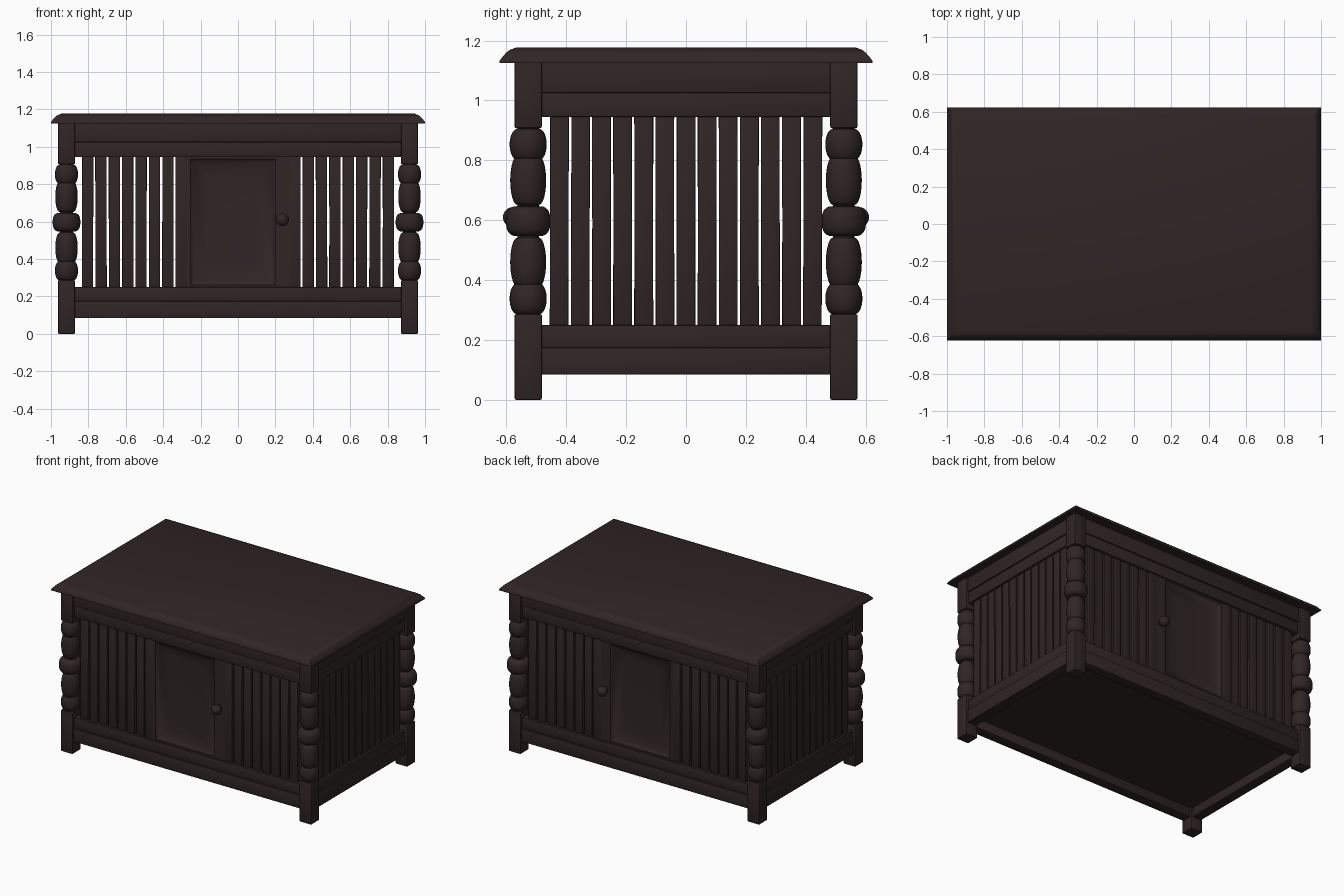
import bpy, bmesh, math, random
from mathutils import Matrix

if "Cube" in bpy.data.objects:
    bpy.data.objects.remove(bpy.data.objects["Cube"])

random.seed(4)
wood = bpy.data.materials.new("dark_brown_wood")
wood.diffuse_color = (0.029, 0.0185, 0.0185, 1)
wood.use_nodes = True
wood.node_tree.nodes["Principled BSDF"].inputs["Base Color"].default_value = wood.diffuse_color


def finish(bm, name, smooth=True):
    bmesh.ops.recalc_face_normals(bm, faces=bm.faces)
    me = bpy.data.meshes.new(name)
    bm.to_mesh(me)
    bm.free()
    me.materials.append(wood)
    ob = bpy.data.objects.new(name, me)
    bpy.context.collection.objects.link(ob)
    if smooth:
        bpy.ops.object.select_all(action='DESELECT')
        ob.select_set(True)
        bpy.context.view_layer.objects.active = ob
        bpy.ops.object.shade_smooth_by_angle(angle=math.radians(40))
    return ob


def add_box(bm, x0, x1, y0, y1, z0, z1, bevel=0.0, rot=None):
    part = bmesh.new()
    bmesh.ops.create_cube(part, size=1)
    bmesh.ops.scale(part, vec=(x1 - x0, y1 - y0, z1 - z0), verts=part.verts)
    if bevel:
        bmesh.ops.bevel(part, geom=part.edges[:], offset=bevel, segments=2,
                        profile=0.5, affect='EDGES')
    if rot:
        bmesh.ops.transform(part, matrix=rot, verts=part.verts)
    bmesh.ops.translate(part, vec=((x0 + x1) / 2, (y0 + y1) / 2, (z0 + z1) / 2),
                        verts=part.verts)
    tmp = bpy.data.meshes.new("tmp")
    part.to_mesh(tmp)
    part.free()
    bm.from_mesh(tmp)
    bpy.data.meshes.remove(tmp)


def lathe(bm, cx, cy, profile, n=32):
    rings = [[bm.verts.new((cx + r * math.cos(2 * math.pi * i / n),
                            cy + r * math.sin(2 * math.pi * i / n), z))
              for i in range(n)] for r, z in profile]
    for a, b in zip(rings, rings[1:]):
        for i in range(n):
            bm.faces.new((a[i], a[(i + 1) % n], b[(i + 1) % n], b[i]))
    bm.faces.new(rings[0][::-1])
    bm.faces.new(rings[-1])


# table top with rounded moulded edge
bm = bmesh.new()
rings = []
for inset, z in [(0, 1.125), (0, 1.133), (0.009, 1.145), (0.02, 1.158),
                 (0.034, 1.169), (0.055, 1.177)]:
    X, Y = 1.0 - inset, 0.622 - inset
    rings.append([bm.verts.new(p) for p in
                  [(-X, -Y, z), (X, -Y, z), (X, Y, z), (-X, Y, z)]])
for a, b in zip(rings, rings[1:]):
    for i in range(4):
        bm.faces.new((a[i], a[(i + 1) % 4], b[(i + 1) % 4], b[i]))
bm.faces.new(rings[0][::-1])
bm.faces.new(rings[-1])
finish(bm, "table_top")

# turned corner posts: (centre z, half height, radius, roundness)
PX, PY, NECK = 0.917, 0.527, 0.04
beads = [(0.338, 0.052, 0.062, 2), (0.46, 0.082, 0.060, 2), (0.597, 0.05, 0.074, 2.6),
         (0.733, 0.082, 0.060, 2), (0.853, 0.052, 0.062, 2)]
profile = [(NECK, 0.26)]
for zc, h, r, n in beads:
    for k in range(15):
        t = -math.cos(math.pi * k / 14)
        profile.append((NECK - 0.004 + (r - NECK + 0.004) *
                        max(0, 1 - abs(t) ** n) ** (1 / n), zc + t * h))
profile.append((NECK, 0.93))
for sx, xn in ((-1, "left"), (1, "right")):
    for sy, yn in ((-1, "front"), (1, "back")):
        bm = bmesh.new()
        cx, cy = sx * PX, sy * PY
        lathe(bm, cx, cy, profile)
        for z0, z1 in ((0, 0.287), (0.907, 1.13)):
            add_box(bm, cx - 0.046, cx + 0.046, cy - 0.046, cy + 0.046, z0, z1, 0.007)
        finish(bm, f"{yn}_{xn}_post")

# rails: an outer board and a slightly recessed inner board, top and bottom
BOARDS = [(0.085, 0.175, 0.034), (0.175, 0.25, 0.026),
          (0.945, 1.025, 0.026), (1.025, 1.127, 0.034)]
for s, yn, xn in ((-1, "front", "left"), (1, "back", "right")):
    bm = bmesh.new()
    bm2 = bmesh.new()
    for z0, z1, d in BOARDS:
        add_box(bm, -0.89, 0.89, s * PY - d, s * PY + d, z0, z1, 0.003)
        add_box(bm2, s * PX - d, s * PX + d, -0.5, 0.5, z0, z1, 0.003)
    finish(bm, f"{yn}_rails")
    finish(bm2, f"{xn}_rails")

# floor panel
bm = bmesh.new()
add_box(bm, -0.9, 0.9, -0.51, 0.51, 0.15, 0.175)
finish(bm, "floor_panel", False)


def tilt(axis):
    return Matrix.Rotation(random.uniform(-0.004, 0.004), 4, axis)


# slats on the ends
for s, xn in ((-1, "left"), (1, "right")):
    bm = bmesh.new()
    for i in range(13):
        y = (i - 6) * 0.0705
        add_box(bm, s * PX - 0.011, s * PX + 0.011, y - 0.031, y + 0.031,
                0.22, 0.98, 0.002, tilt('X'))
    finish(bm, f"{xn}_slats")

# slats, door stiles, door and knob on the two long sides
for s, yn in ((-1, "front"), (1, "back")):
    bm = bmesh.new()
    for sx in (-1, 1):
        for i in range(7):
            x = sx * (0.375 + i * 0.0715)
            add_box(bm, x - 0.030, x + 0.030, s * PY - 0.011, s * PY + 0.011,
                    0.22, 0.98, 0.002, tilt('Y'))
    finish(bm, f"{yn}_slats")

    bm = bmesh.new()
    for sx in (-1, 1):
        a, b = sorted((sx * 0.275, sx * 0.335))
        add_box(bm, a, b, s * PY - 0.015, s * PY + 0.015, 0.22, 0.98, 0.002)
    finish(bm, f"{yn}_door_stiles")

    # door leaf with sunken, softly dished panel
    bm = bmesh.new()
    yo, yi = s * (PY + 0.014), s * (PY - 0.014)
    outer = (-0.275, 0.275, 0.245, 0.95)
    loops = []
    for (x0, x1, z0, z1), y in ((outer, yi), (outer, yo),
                                ((-0.255, 0.20, 0.262, 0.935), yo),
                                ((-0.235, 0.18, 0.282, 0.915), s * (PY - 0.003)),
                                ((-0.17, 0.115, 0.35, 0.85), s * (PY - 0.009))):
        loops.append([bm.verts.new(p) for p in
                      ((x0, y, z0), (x1, y, z0), (x1, y, z1), (x0, y, z1))])
    for a, b in zip(loops, loops[1:]):
        for i in range(4):
            bm.faces.new((a[i], a[(i + 1) % 4], b[(i + 1) % 4], b[i]))
    bm.faces.new(loops[0])
    bm.faces.new(loops[-1])
    finish(bm, f"{yn}_door")

    bm = bmesh.new()
    bmesh.ops.create_uvsphere(bm, u_segments=24, v_segments=14, radius=0.034,
                              matrix=Matrix.Translation((0.238, s * (PY + 0.05), 0.61)))
    bmesh.ops.create_cone(bm, cap_ends=True, segments=20, radius1=0.016, radius2=0.016,
                          depth=0.05, matrix=Matrix.Translation((0.238, s * (PY + 0.025), 0.61))
                          @ Matrix.Rotation(math.pi / 2, 4, 'X'))
    finish(bm, f"{yn}_door_knob")
